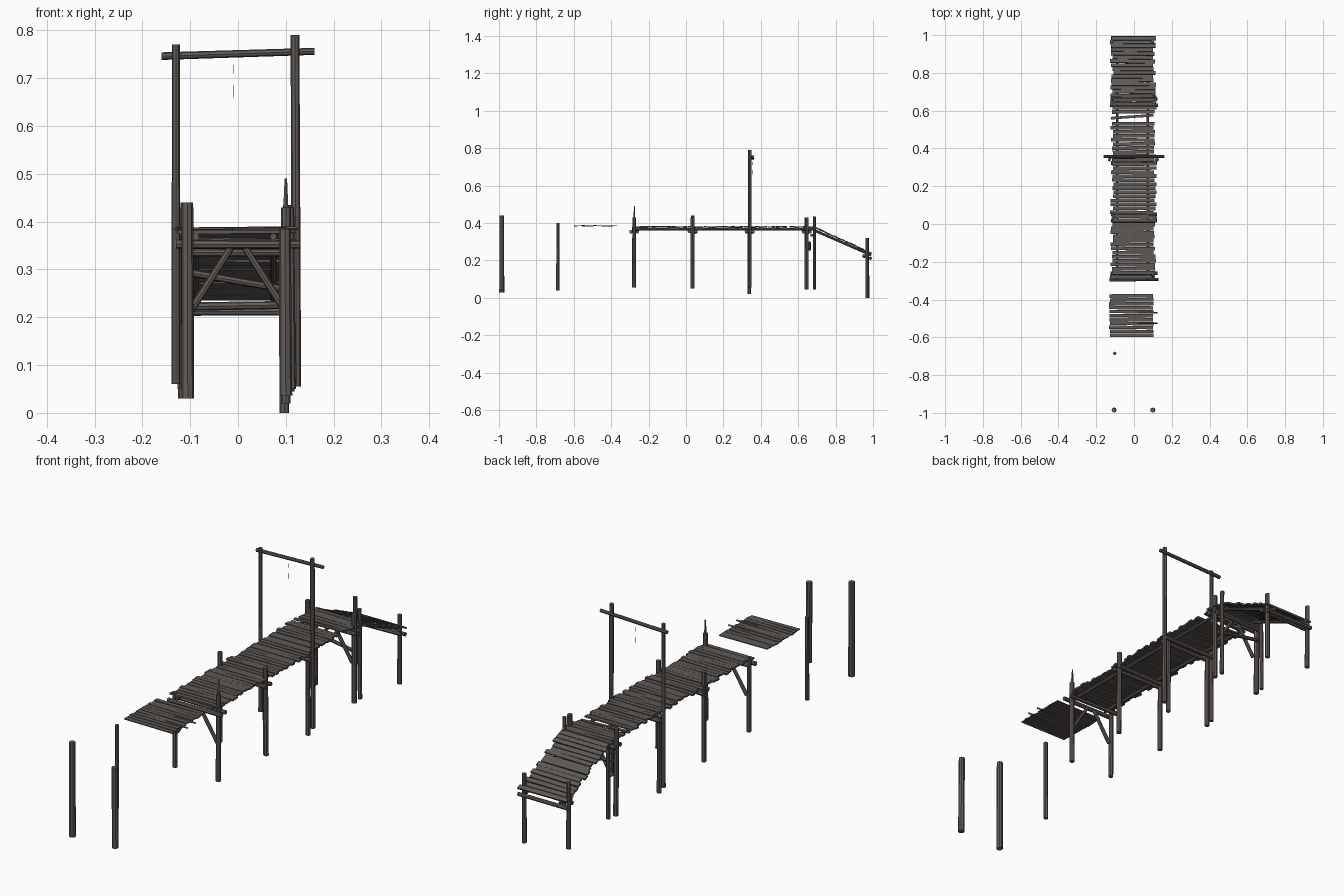
import bpy, bmesh, math, random
from mathutils import Vector, Matrix

random.seed(7)
if "Cube" in bpy.data.objects:
    bpy.data.objects.remove(bpy.data.objects["Cube"])


def material(name, rgb):
    m = bpy.data.materials.new(name)
    m.use_nodes = True
    m.diffuse_color = (*rgb, 1)
    m.node_tree.nodes["Principled BSDF"].inputs["Base Color"].default_value = (*rgb, 1)
    return m


POST_WOOD = material("post wood", (0.125, 0.108, 0.098))
PLANK_WOOD = material("plank wood", (0.110, 0.099, 0.091))


def finish(name, bm, mat):
    me = bpy.data.meshes.new(name)
    bm.to_mesh(me)
    bm.free()
    me.materials.append(mat)
    ob = bpy.data.objects.new(name, me)
    bpy.context.collection.objects.link(ob)
    return ob


def log(name, a, b, r, taper=0.92, sides=8):
    """Tapered round timber from a to b."""
    a, b = Vector(a), Vector(b)
    d = b - a
    bm = bmesh.new()
    mat = Matrix.Translation((a + b) / 2) @ d.to_track_quat('Z', 'Y').to_matrix().to_4x4()
    bmesh.ops.create_cone(bm, cap_ends=True, segments=sides, radius1=r,
                          radius2=r * taper, depth=d.length, matrix=mat)
    return finish(name, bm, POST_WOOD)


def planks(name, start, end, x0, x1, thick, pitch=0.0215, jitter=0.009, skip=None):
    """Row of uneven boards laid across x from start to end, given as (y, z)."""
    s, e = Vector((0, *start)), Vector((0, *end))
    d = e - s
    n = round(d.length / pitch)
    slope = math.atan2(d.z, d.y)
    bm = bmesh.new()
    for i in range(n):
        c = s + d * ((i + 0.5) / n)
        if skip and skip[0] < c.y < skip[1]:
            continue
        l = x0 + random.uniform(-jitter, jitter)
        r = x1 + random.uniform(-jitter, jitter)
        c.x = (l + r) / 2
        c.z += random.uniform(-0.0015, 0.0015)
        m = (Matrix.Translation(c) @ Matrix.Rotation(slope, 4, 'X')
             @ Matrix.Rotation(random.uniform(-0.015, 0.015), 4, 'Z')
             @ Matrix.Rotation(random.uniform(-0.01, 0.01), 4, 'Y')
             @ Matrix.Diagonal((r - l, d.length / n * random.uniform(0.84, 0.97), thick, 1)))
        bmesh.ops.create_cube(bm, size=1, matrix=m)
    return finish(name, bm, PLANK_WOOD)


# Posts: name, x, y, bottom, top, radius
for name, x, y, lo, hi, r in [
    ("front_post_right", -0.105, -0.985, 0.03, 0.44, 0.0135),
    ("front_post_left", 0.10, -0.985, 0.036, 0.385, 0.0135),
    ("lone_post", -0.102, -0.685, 0.04, 0.40, 0.009),
    ("broken_end_post_right", -0.108, -0.277, 0.06, 0.385, 0.010),
    ("broken_end_post_left", 0.10, -0.277, 0.055, 0.43, 0.011),
    ("middle_post_right", -0.11, 0.035, 0.05, 0.44, 0.010),
    ("middle_post_left", 0.11, 0.035, 0.05, 0.43, 0.011),
    ("gate_post_right", -0.13, 0.34, 0.06, 0.77, 0.009),
    ("gate_post_left", 0.122, 0.34, 0.055, 0.79, 0.010),
    ("gate_support_right", -0.108, 0.338, 0.03, 0.36, 0.010),
    ("gate_support_left", 0.10, 0.338, 0.02, 0.36, 0.010),
    ("rear_post_right", -0.115, 0.645, 0.05, 0.43, 0.011),
    ("rear_post_left", 0.107, 0.645, 0.045, 0.43, 0.011),
    ("ramp_top_post_right", -0.108, 0.687, 0.05, 0.38, 0.009),
    ("ramp_top_post_left", 0.105, 0.687, 0.045, 0.435, 0.009),
    ("ramp_end_post_right", -0.115, 0.97, 0.03, 0.32, 0.010),
    ("ramp_end_post_left", 0.097, 0.97, 0.0, 0.30, 0.010),
]:
    log(name, (x, y, lo), (x + random.uniform(-0.003, 0.003), y, hi), r)

# Splintered spike on top of the broken end post
log("splinter_spike", (0.10, -0.277, 0.42), (0.10, -0.274, 0.49), 0.006, 0.45, 5)

# Paired cross beams clamped to each pair of posts
for label, y, z in [("broken_end", -0.277, 0.352), ("middle", 0.035, 0.355),
                    ("gate", 0.34, 0.355), ("rear", 0.645, 0.352)]:
    for side, s in [("front", -1), ("back", 1)]:
        w = random.uniform(0.120, 0.130)
        log(f"{label}_beam_{side}", (-w, y + s * 0.017, z + random.uniform(-0.005, 0.005)),
            (w, y + s * 0.017, z), 0.0095)
log("ramp_end_beam_front", (-0.122, 0.952, 0.222), (0.115, 0.952, 0.226), 0.009)
log("ramp_end_beam_back", (-0.122, 0.986, 0.212), (0.115, 0.986, 0.212), 0.009)
log("ramp_top_beam", (-0.12, 0.672, 0.335), (0.12, 0.672, 0.335), 0.008)

# Diagonal braces under the end frames
for label, y in [("broken_end", -0.277), ("rear", 0.645)]:
    for side, s in [("right", -1), ("left", 1)]:
        log(f"{label}_brace_{side}", (s * 0.098, y, 0.215), (s * 0.015, y, 0.345), 0.008)
log("rear_cross_brace", (-0.11, 0.66, 0.295), (0.10, 0.66, 0.258), 0.008)

# Lengthwise bearers under the deck and the ramp
for side, x in [("right", -0.088), ("left", 0.074)]:
    log(f"deck_bearer_{side}", (x, -0.29, 0.368), (x, 0.69, 0.368), 0.007)
    log(f"ramp_bearer_{side}", (x, 0.685, 0.362), (x, 0.99, 0.228), 0.007)

# Walkway boards, with a gap bridged by one crooked board
planks("deck_planks", (-0.29, 0.379), (0.69, 0.379), -0.118, 0.112, 0.007, skip=(0.538, 0.578))
planks("ramp_planks", (0.69, 0.375), (0.992, 0.239), -0.118, 0.108, 0.007)
bm = bmesh.new()
bmesh.ops.create_cube(bm, size=1, matrix=Matrix.Translation((-0.01, 0.568, 0.38))
                      @ Matrix.Rotation(0.07, 4, 'Z') @ Matrix.Diagonal((0.225, 0.014, 0.006, 1)))
finish("crooked_plank", bm, PLANK_WOOD)

# Detached span of thin boards
planks("detached_planks", (-0.60, 0.385), (-0.37, 0.385), -0.13, 0.103, 0.004, jitter=0.003)
for i, y in enumerate((-0.525, -0.47)):
    log(f"loose_batten_{i + 1}", (0.02, y, 0.386), (0.125, y, 0.386), 0.004, 1, 4)

# Gate crossbar and the scraps of cord hanging below it
log("gate_crossbar", (-0.16, 0.357, 0.746), (0.16, 0.357, 0.756), 0.008)
for label, lo, hi in [("upper", 0.71, 0.727), ("lower", 0.66, 0.685)]:
    log(f"cord_{label}", (-0.009, 0.357, lo), (-0.009, 0.357, hi), 0.0008, 1, 4)
